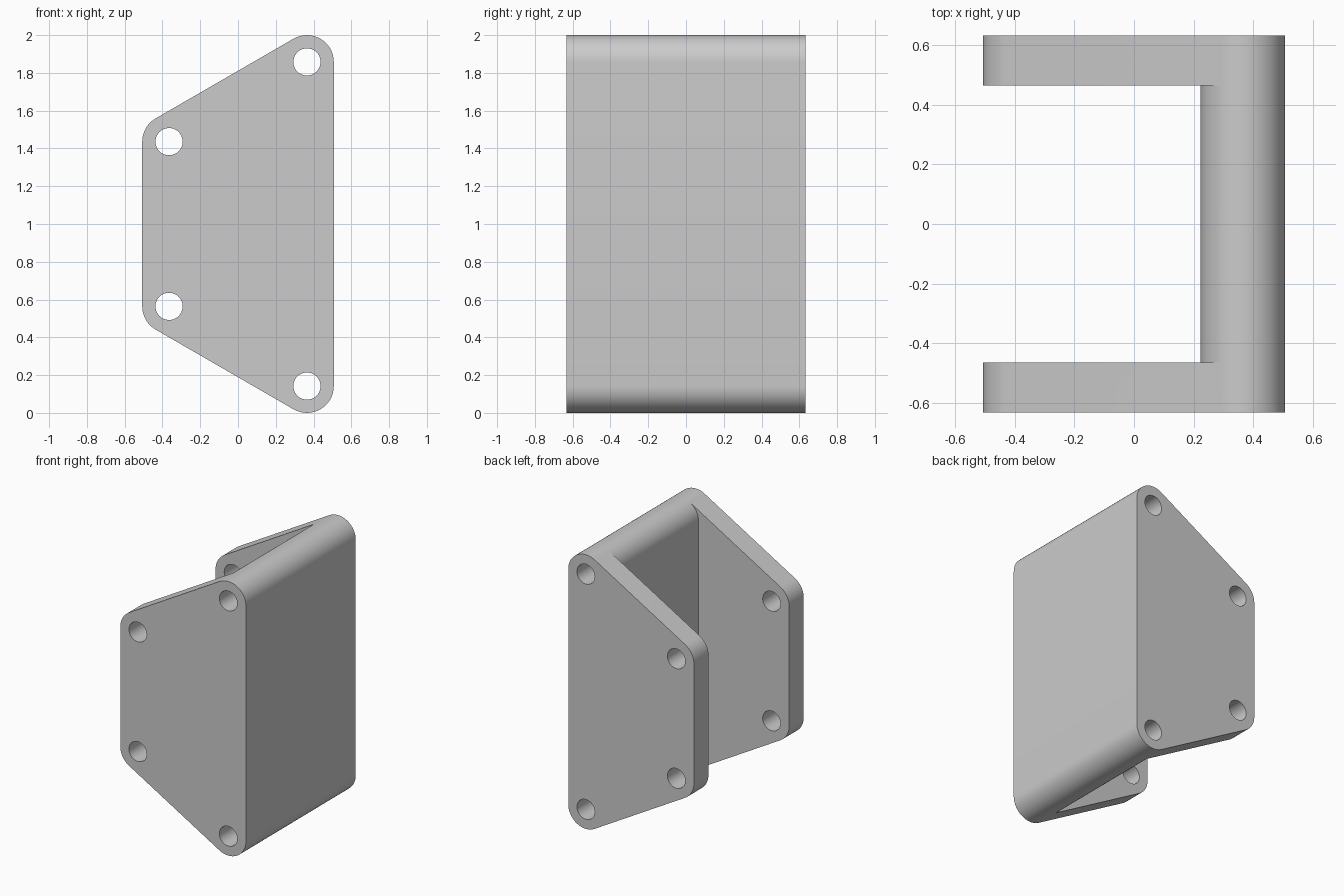
import bpy, bmesh
from math import cos, sin, radians

cube = bpy.data.objects.get("Cube")
if cube:
    bpy.data.objects.remove(cube)

HALF_DEPTH = 0.633     # half of the full y size
INNER = 0.465          # half of the gap between the plates
R = 0.142              # corner radius
HOLE_R = 0.072
X = 0.365              # hole centres
Z_TALL, Z_SHORT = 0.858, 0.436

grey = bpy.data.materials.new("plain grey")
grey.use_nodes = True
grey.diffuse_color = (0.6, 0.6, 0.6, 1)
grey.node_tree.nodes["Principled BSDF"].inputs["Base Color"].default_value = (0.6, 0.6, 0.6, 1)


def arc(cx, cz, r, start, end, steps=16):
    angles = [radians(start + (end - start) * i / steps) for i in range(steps + 1)]
    return [(cx + r * cos(a), cz + r * sin(a)) for a in angles]


def prism(name, profile, half):
    """Extrude a closed xz profile from y = -half to y = half."""
    bm = bmesh.new()
    face = bm.faces.new([bm.verts.new((x, -half, z + 1)) for x, z in profile])
    new = bmesh.ops.extrude_face_region(bm, geom=[face])["geom"]
    verts = [v for v in new if isinstance(v, bmesh.types.BMVert)]
    bmesh.ops.translate(bm, verts=verts, vec=(0, 2 * half, 0))
    bmesh.ops.recalc_face_normals(bm, faces=bm.faces)
    mesh = bpy.data.meshes.new(name)
    bm.to_mesh(mesh)
    bm.free()
    mesh.materials.append(grey)
    obj = bpy.data.objects.new(name, mesh)
    bpy.context.collection.objects.link(obj)
    return obj


def cut(target, cutter):
    cutter.hide_render = True
    mod = target.modifiers.new("cut", "BOOLEAN")
    mod.operation = "DIFFERENCE"
    mod.solver = "EXACT"
    mod.object = cutter
    bpy.context.view_layer.objects.active = target
    bpy.ops.object.modifier_apply(modifier=mod.name)
    bpy.data.objects.remove(cutter)


# Bracket body: rounded trapezium
outline = (arc(X, Z_TALL, R, 0, 120) + arc(-X, Z_SHORT, R, 120, 180)
           + arc(-X, -Z_SHORT, R, 180, 240) + arc(X, -Z_TALL, R, 240, 360))
bracket = prism("bracket", outline, HALF_DEPTH)

# Channel between the plates, leaving a web with rounded ends
top = arc(X, Z_TALL, R, 180, 120)
top += arc(X, Z_TALL, R + 0.3, 120, 120, 1)[:1]
bottom = [(x, -z) for x, z in reversed(top)]
channel = bottom + top + [(-1, 1.3), (-1, -1.3)]
cut(bracket, prism("channel_cutter", channel, INNER))

# Four bolt holes through the full depth
for x, z in ((X, Z_TALL), (X, -Z_TALL), (-X, Z_SHORT), (-X, -Z_SHORT)):
    cut(bracket, prism("hole_cutter", arc(x, z, HOLE_R, 0, 360, 40)[:-1], 1))

bpy.ops.object.select_all(action="DESELECT")
bracket.select_set(True)
bpy.context.view_layer.objects.active = bracket
bpy.ops.object.shade_smooth_by_angle(angle=radians(30))
